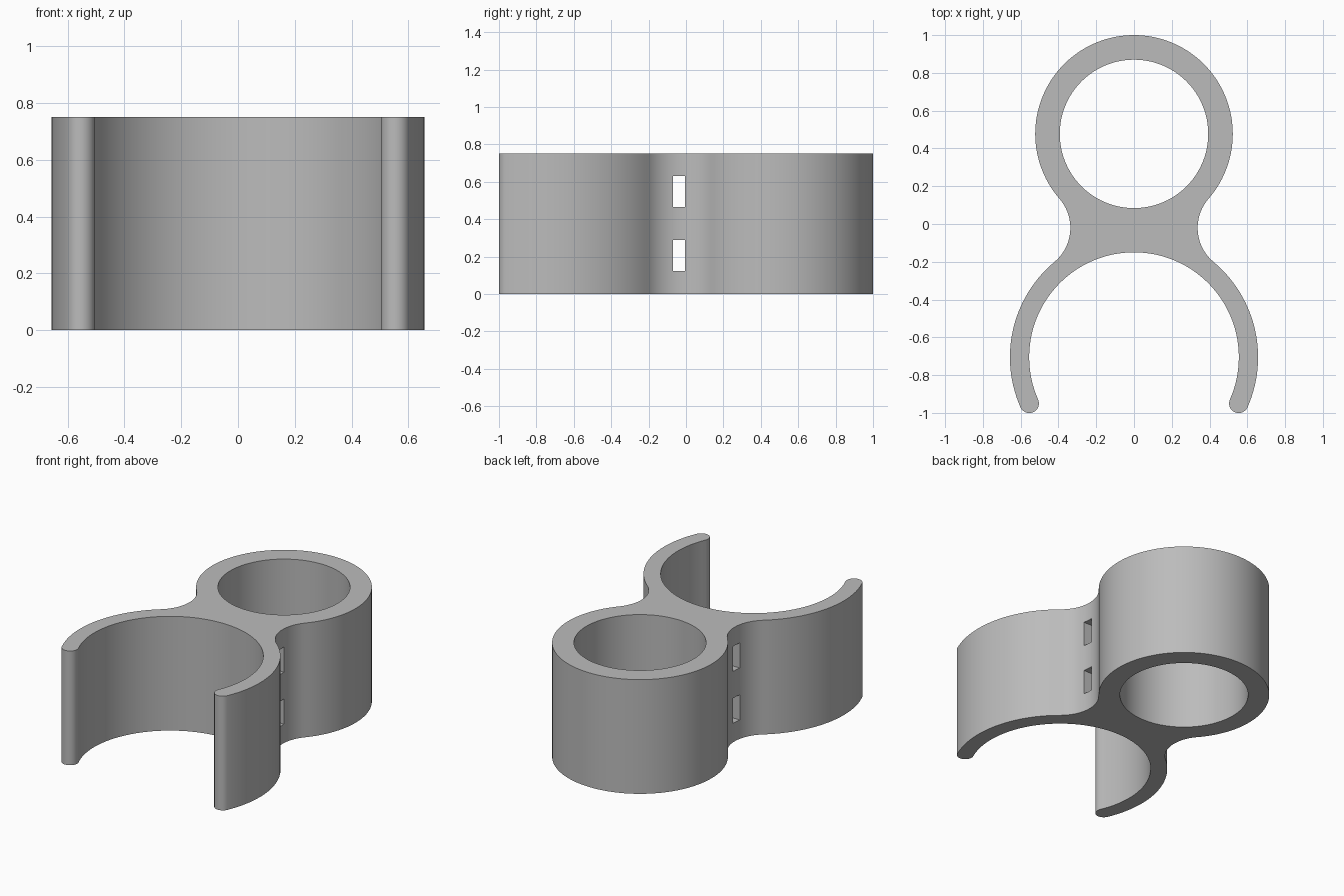
import bpy, bmesh
from math import atan2, cos, sin, pi
from mathutils import Vector

cube = bpy.data.objects.get("Cube")
if cube:
    bpy.data.objects.remove(cube)

HEIGHT = 0.75
RING, RING_OUT, RING_IN = Vector((0, 0.477)), 0.523, 0.393
CLIP, CLIP_OUT, CLIP_IN = Vector((0, -0.705)), 0.657, 0.555
NECK, NECK_R = Vector((0.572, -0.0205)), 0.235

grey = bpy.data.materials.new("light grey")
grey.use_nodes = True
colour = (0.5, 0.5, 0.5, 1)
grey.diffuse_color = colour
grey.node_tree.nodes["Principled BSDF"].inputs["Base Color"].default_value = colour


def arc(centre, radius, start, end, steps):
    angles = [start + (end - start) * i / steps for i in range(steps + 1)]
    return [centre + radius * Vector((cos(a), sin(a))) for a in angles]


def prism(name, outline, bottom, top):
    bm = bmesh.new()
    face = bm.faces.new([bm.verts.new((p.x, p.y, bottom)) for p in outline])
    side = bmesh.ops.extrude_face_region(bm, geom=[face])["geom"]
    moved = [v for v in side if isinstance(v, bmesh.types.BMVert)]
    bmesh.ops.translate(bm, verts=moved, vec=(0, 0, top - bottom))
    bmesh.ops.recalc_face_normals(bm, faces=bm.faces)
    mesh = bpy.data.meshes.new(name)
    bm.to_mesh(mesh)
    bm.free()
    mesh.materials.append(grey)
    obj = bpy.data.objects.new(name, mesh)
    bpy.context.collection.objects.link(obj)
    return obj


# Half outline: ring, concave neck, outer arm, rounded tip, inner arm
ring_angle = atan2(*(NECK - RING).yx)
clip_angle = atan2(*(NECK - CLIP).yx)
tip_angle = atan2(-0.245, 0.555)
tip_r = (CLIP_OUT - CLIP_IN) / 2
tip = CLIP + (CLIP_IN + tip_r) * Vector((cos(tip_angle), sin(tip_angle)))
half = arc(RING, RING_OUT, pi / 2, ring_angle, 48)
half += arc(NECK, NECK_R, ring_angle + pi, clip_angle - pi + 2 * pi, 24)[1:]
half += arc(CLIP, CLIP_OUT, clip_angle, tip_angle, 28)[1:]
half += arc(tip, tip_r, tip_angle, tip_angle - pi, 16)[1:]
half += arc(CLIP, CLIP_IN, tip_angle, pi / 2, 40)[1:]
mirrored = [Vector((-p.x, p.y)) for p in reversed(half[1:-1])]
body = prism("double_clip_body", half + mirrored, 0, HEIGHT)

# Cutters: round bore and two cable tie slots through the neck
cutters = [prism("bore_cutter", arc(RING, RING_IN, 0, 2 * pi, 96)[:-1], -0.1, HEIGHT + 0.1)]
for z in (0.124, 0.465):
    corners = [Vector(c) for c in ((-1, -0.07), (1, -0.07), (1, -0.005), (-1, -0.005))]
    cutters.append(prism("slot_cutter", corners, z, z + 0.165))

bpy.ops.object.select_all(action="DESELECT")
body.select_set(True)
bpy.context.view_layer.objects.active = body
for cutter in cutters:
    cut = body.modifiers.new("cut", "BOOLEAN")
    cut.operation, cut.solver, cut.object = "DIFFERENCE", "EXACT", cutter
    bpy.ops.object.modifier_apply(modifier=cut.name)
    bpy.data.objects.remove(cutter)

bpy.ops.object.shade_smooth_by_angle()
